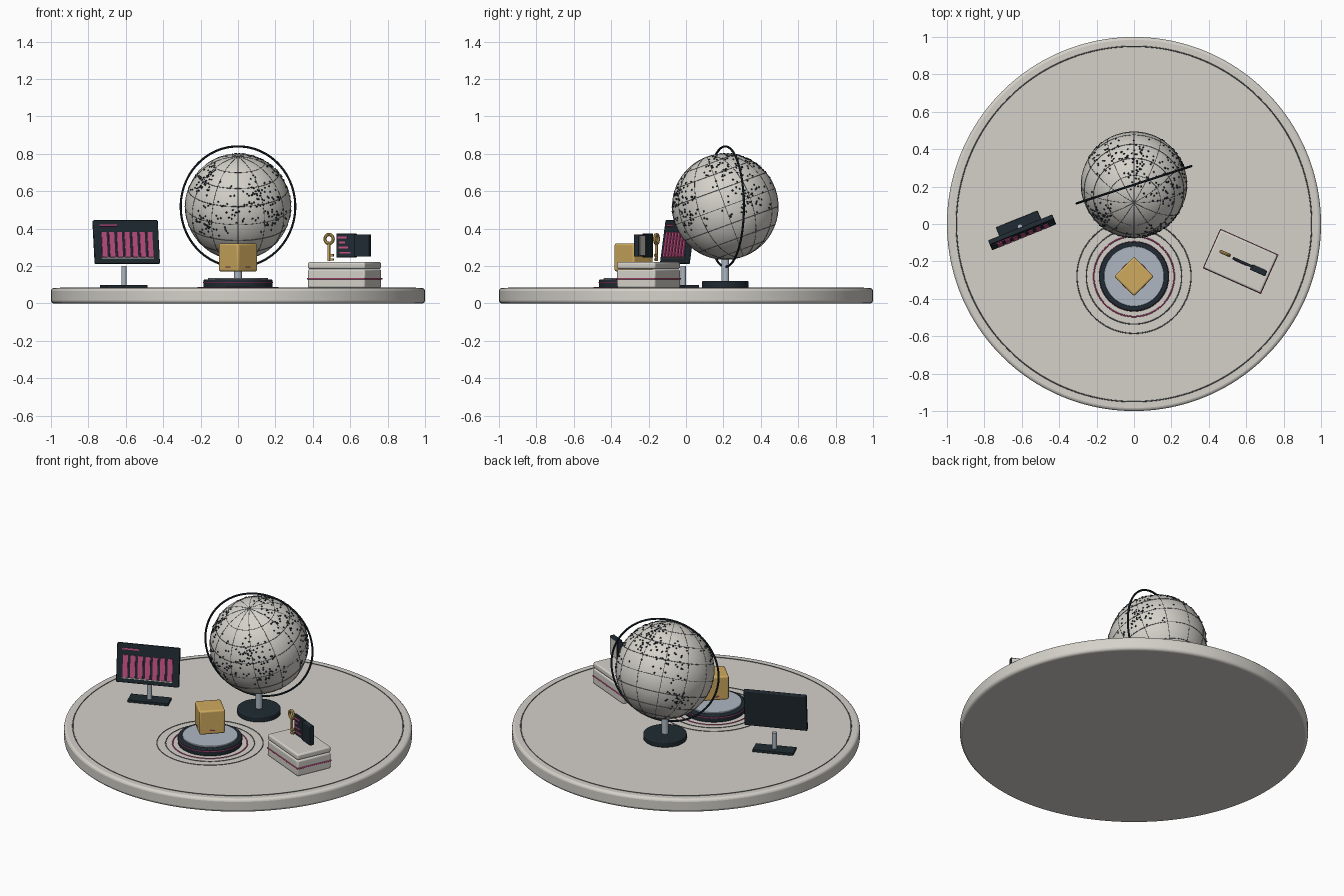
import bpy, bmesh, math, random
from mathutils import Matrix, Vector

if "Cube" in bpy.data.objects:
    bpy.data.objects.remove(bpy.data.objects["Cube"], do_unlink=True)

def material(name, r, g, b):
    m = bpy.data.materials.new(name)
    m.use_nodes = True
    m.diffuse_color = (r, g, b, 1)
    m.node_tree.nodes["Principled BSDF"].inputs["Base Color"].default_value = (r, g, b, 1)
    return m

WHITE = material("warm_white", .66, .64, .59)
DARK = material("dark_slate", .014, .024, .032)
PINK = material("magenta", .55, .08, .23)
GOLD = material("gold", .62, .40, .11)
STEEL = material("blue_grey", .42, .47, .54)
LINE = material("line_grey", .13, .14, .15)

def place(x=0, y=0, z=0, turn=0, tilt=0):
    """Location, turn about z, then tilt about x (degrees)."""
    return (Matrix.Translation((x, y, z)) @ Matrix.Rotation(math.radians(turn), 4, 'Z')
            @ Matrix.Rotation(math.radians(tilt), 4, 'X'))

def finish(name, bm, mat, at, bevel=0, smooth=True):
    mesh = bpy.data.meshes.new(name)
    bm.to_mesh(mesh)
    bm.free()
    mesh.materials.append(mat)
    ob = bpy.data.objects.new(name, mesh)
    bpy.context.collection.objects.link(ob)
    ob.matrix_world = at
    if bevel:
        mod = ob.modifiers.new("rounded_edges", 'BEVEL')
        mod.width, mod.segments = bevel, 3
        mod.limit_method = 'ANGLE'
    if smooth:
        bpy.ops.object.select_all(action='DESELECT')
        ob.select_set(True)
        bpy.context.view_layer.objects.active = ob
        bpy.ops.object.shade_smooth_by_angle(angle=math.radians(35))
    return ob

def box(name, size, mat, at, bevel=0):
    bm = bmesh.new()
    bmesh.ops.create_cube(bm, size=1)
    bmesh.ops.scale(bm, vec=size, verts=bm.verts)
    return finish(name, bm, mat, at, bevel)

def drum(name, radius, z0, z1, mat, at, bevel=0, sides=64):
    bm = bmesh.new()
    bmesh.ops.create_cone(bm, cap_ends=True, segments=sides, radius1=radius,
                          radius2=radius, depth=z1 - z0)
    return finish(name, bm, mat, at @ place(z=(z0 + z1) / 2), bevel)

def ring(name, radius, thick, mat, at, sides=96, around=8):
    bm = bmesh.new()
    rows = []
    for i in range(sides):
        a = math.tau * i / sides
        row = []
        for j in range(around):
            b = math.tau * j / around
            r = radius + thick * math.cos(b)
            row.append(bm.verts.new((r * math.cos(a), r * math.sin(a), thick * math.sin(b))))
        rows.append(row)
    for i in range(sides):
        p, q = rows[i], rows[(i + 1) % sides]
        for j in range(around):
            k = (j + 1) % around
            bm.faces.new((p[j], q[j], q[k], p[k]))
    return finish(name, bm, mat, at)

# Round platform with trim
TOP = .083
drum("platform", 1, 0, TOP, WHITE, place(), .016, 160)
ring("platform_trim", .991, .007, PINK, place(z=.07), 160)
ring("platform_inlay", .95, .003, LINE, place(z=TOP), 160, 6)

# Pedestal, floor rings and floating cube
ped = place(y=-.28)
drum("pedestal", .185, TOP, .128, DARK, ped, .006, 96)
drum("pedestal_top", .16, .12, .136, STEEL, ped, .003, 96)
ring("pedestal_band", .184, .004, PINK, ped @ place(z=.112))
ring("floor_ring_inner", .215, .004, PINK, ped @ place(z=TOP))
for i, r in enumerate((.255, .305)):
    ring(f"floor_ring_{i + 1}", r, .003, LINE, ped @ place(z=TOP))
box("floating_cube", (.15, .15, .15), GOLD, ped @ place(z=.246, turn=45), .01)
ring("cube_ring", .074, .004, PINK, ped @ place(z=.195), 48)

# Globe on a stand
R = .283
centre = place(y=.21, z=.518)
drum("globe_foot", .125, TOP, .12, DARK, place(y=.21), .006)
drum("globe_stem", .021, .118, .24, STEEL, place(y=.21), 0, 24)
bm = bmesh.new()
bmesh.ops.create_uvsphere(bm, u_segments=64, v_segments=32, radius=R)
tilted = centre @ place(tilt=20)
finish("globe", bm, WHITE, tilted)
for i in range(6):
    ring(f"meridian_{i + 1}", R, .0018, LINE, tilted @ place(turn=30 * i, tilt=90), 72, 6)
for lat in range(-60, 61, 20):
    a = math.radians(lat)
    ring(f"parallel_{lat}", R * math.cos(a), .0018, LINE,
         tilted @ place(z=R * math.sin(a)), 72, 6)
ring("globe_hoop", .322, .006, DARK, centre @ place(turn=18, tilt=90), 128)

# Land dots in loose clusters: longitude, latitude, spread, count
random.seed(4)
bm = bmesh.new()
clusters = ((-150, 40, 20, 60), (-125, -8, 15, 40), (-60, 30, 19, 60), (-45, 0, 13, 30),
            (20, 42, 22, 60), (25, 0, 18, 55), (85, 42, 24, 75), (130, 20, 18, 45),
            (150, -25, 14, 35), (-95, 15, 18, 30))
for lon, lat, spread, count in clusters:
    for _ in range(count):
        b = math.radians(lat + random.gauss(0, spread * .6))
        a = math.radians(lon + random.gauss(0, spread * .7))
        p = Vector((math.cos(a) * math.cos(b), math.sin(a) * math.cos(b), math.sin(b))) * R
        bmesh.ops.create_icosphere(bm, subdivisions=1, radius=.0055,
                                   matrix=Matrix.Translation(p))
finish("globe_land_dots", bm, DARK, tilted)

# Monitor with a bar chart
mon = place(-.61, -.015, 0, 22)
box("monitor_foot", (.24, .09, .016), DARK, mon @ place(z=TOP + .008), .003)
drum("monitor_stem", .014, .095, .2, STEEL, mon, 0, 20)
panel = mon @ place(y=-.032, z=.328, tilt=-8)
box("monitor_panel", (.37, .026, .235), DARK, panel, .005)
for i in range(7):
    box(f"chart_bar_{i + 1}", (.029, .008, .135), PINK,
        panel @ place(-.132 + .044 * i, -.014, -.016))
box("chart_axis", (.30, .006, .004), WHITE, panel @ place(0, -.014, -.088))
box("chart_title", (.10, .006, .009), PINK, panel @ place(-.105, -.014, .088))

# Lidded box
crate = place(.57, -.2, 0, -24)
box("crate_body", (.335, .225, .1), WHITE, crate @ place(z=TOP + .05), .01)
box("crate_band", (.341, .231, .008), PINK, crate @ place(z=.133), .002)
box("crate_lid", (.335, .225, .037), WHITE, crate @ place(z=.203), .01)

# Upright key
key = crate @ place(-.093, .005)
ring("key_bow", .024, .009, GOLD, key @ place(z=.345, tilt=90), 40)
box("key_shaft", (.014, .012, .1), GOLD, key @ place(z=.276), .002)
for i, z in enumerate((.236, .258)):
    box(f"key_tooth_{i + 1}", (.022, .01, .011), GOLD, key @ place(.014, 0, z))

# Standing card with text lines, and thicker block beside it
box("card", (.115, .014, .128), DARK, crate @ place(.012, 0, .31), .003)
box("card_block", (.09, .03, .12), DARK, crate @ place(.107, -.005, .31), .004)
box("card_block_back", (.075, .006, .105), WHITE, crate @ place(.107, .0105, .31))
for i, (w, x) in enumerate(((.055, -.012), (.035, -.016), (.06, -.006), (.065, .002))):
    box(f"card_line_{i + 1}", (w, .005, .009), PINK,
        crate @ place(x + .004, -.008, .353 - .027 * i))
